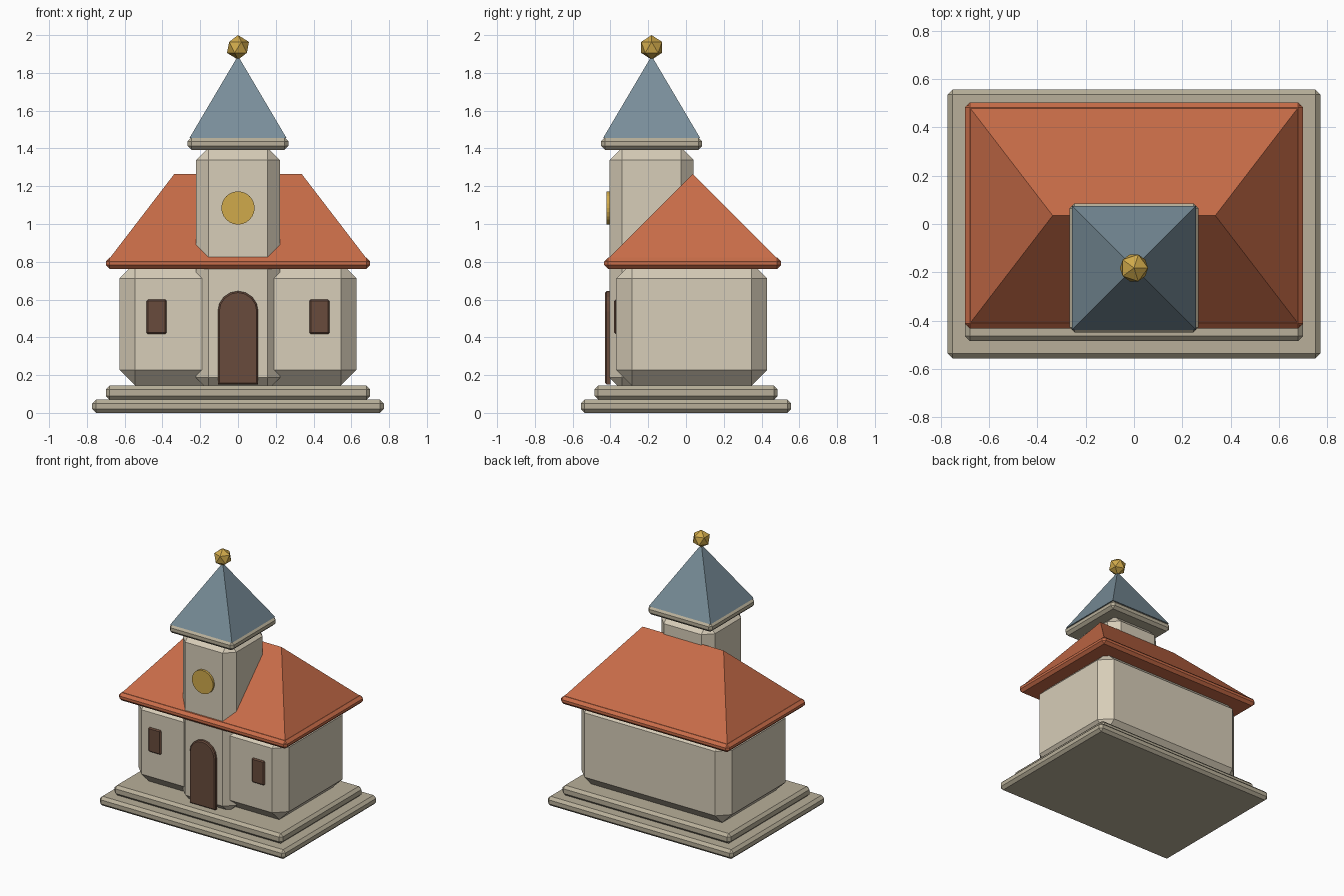
import bpy, bmesh, math
from mathutils import Matrix, Vector

cube = bpy.data.objects.get("Cube")
if cube:
    bpy.data.objects.remove(cube, do_unlink=True)


def material(name, rgb):
    mat = bpy.data.materials.new(name)
    mat.use_nodes = True
    mat.diffuse_color = (*rgb, 1)
    mat.node_tree.nodes["Principled BSDF"].inputs["Base Color"].default_value = (*rgb, 1)
    return mat


plaster = material("cream plaster", (0.68, 0.61, 0.48))
stone = material("grey stone", (0.48, 0.43, 0.32))
tile = material("red tile", (0.58, 0.15, 0.065))
slate = material("blue slate", (0.19, 0.27, 0.32))
gold = material("gold", (0.63, 0.40, 0.07))
wood = material("dark wood", (0.14, 0.07, 0.045))


def finish(name, bm, mat):
    bmesh.ops.recalc_face_normals(bm, faces=bm.faces)
    mesh = bpy.data.meshes.new(name)
    bm.to_mesh(mesh)
    bm.free()
    mesh.materials.append(mat)
    obj = bpy.data.objects.new(name, mesh)
    bpy.context.collection.objects.link(obj)
    return obj


def box(name, xs, ys, zs, chamfer, mat):
    """Chamfered box between the given limits."""
    bm = bmesh.new()
    low, high = (Vector(p) for p in zip(xs, ys, zs))
    size = Matrix.Diagonal((*(high - low), 1))
    bmesh.ops.create_cube(bm, size=1, matrix=Matrix.Translation((low + high) / 2) @ size)
    bmesh.ops.bevel(bm, geom=bm.edges[:], offset=chamfer, segments=1,
                    affect='EDGES', clamp_overlap=True)
    return finish(name, bm, mat)


def hip_roof(name, half_x, ys, zs, ridge, mat):
    """Four-sided roof; a ridge of zero makes a pyramid."""
    bm = bmesh.new()
    mid = sum(ys) / 2
    base = [bm.verts.new((x, y, zs[0])) for x, y in
            ((-half_x, ys[0]), (half_x, ys[0]), (half_x, ys[1]), (-half_x, ys[1]))]
    left, right = (bm.verts.new((s * ridge, mid, zs[1])) for s in (1, -1))
    a, b, c, d = base
    for face in ((a, b, left, right), (b, c, left), (c, d, right, left), (d, a, right), (d, c, b, a)):
        bm.faces.new(face)
    bmesh.ops.remove_doubles(bm, verts=bm.verts, dist=0.001)
    return finish(name, bm, mat)


def front_plate(name, outline, ys, chamfer, mat):
    """Extrude an x-z outline between two y values, chamfering the front rim."""
    bm = bmesh.new()
    face = bm.faces.new([bm.verts.new((x, ys[1], z)) for x, z in outline])
    new = bmesh.ops.extrude_face_region(bm, geom=[face])["geom"]
    for v in new:
        if isinstance(v, bmesh.types.BMVert):
            v.co.y = ys[0]
    if chamfer:
        rim = [e for e in bm.edges if all(abs(v.co.y - ys[0]) < 0.001 for v in e.verts)]
        bmesh.ops.bevel(bm, geom=rim, offset=chamfer, segments=1, affect='EDGES')
    return finish(name, bm, mat)


def arc(radius, z, count, sweep):
    return [(radius * math.cos(sweep * i / count), z + radius * math.sin(sweep * i / count))
            for i in range(count + 1)]


# Stepped base
box("lower_step", (-0.772, 0.772), (-0.557, 0.557), (0, 0.07), 0.02, stone)
box("upper_step", (-0.70, 0.70), (-0.485, 0.485), (0.07, 0.145), 0.02, stone)

# Hall and its roof
box("hall_walls", (-0.627, 0.627), (-0.37, 0.43), (0.145, 0.795), 0.083, plaster)
box("roof_eaves", (-0.70, 0.70), (-0.433, 0.503), (0.763, 0.822), 0.02, tile)
hip_roof("hall_roof", 0.69, (-0.425, 0.495), (0.805, 1.265), 0.337, tile)

# Tower with cap, spire and finial
box("tower_walls", (-0.223, 0.223), (-0.405, 0.041), (0.12, 1.405), 0.067, plaster)
box("tower_cornice", (-0.267, 0.267), (-0.449, 0.085), (1.393, 1.458), 0.02, stone)
hip_roof("tower_spire", 0.257, (-0.439, 0.075), (1.455, 1.89), 0, slate)
bm = bmesh.new()
bmesh.ops.create_icosphere(bm, subdivisions=1, radius=0.065,
                           matrix=Matrix.Translation((0, -0.182, 1.935)))
finish("spire_finial", bm, gold)

# Front details
front_plate("tower_disc", arc(0.088, 1.085, 24, math.tau)[:-1], (-0.422, -0.40), 0, gold)
door = [(0.107, 0.15)] + arc(0.107, 0.538, 8, math.pi) + [(-0.107, 0.15)]
front_plate("arched_door", door, (-0.428, -0.40), 0.008, wood)
for side, s in (("left", 1), ("right", -1)):
    xs = sorted((s * 0.378, s * 0.484))
    box(side + "_window", xs, (-0.38, -0.355), (0.417, 0.60), 0.008, wood)
